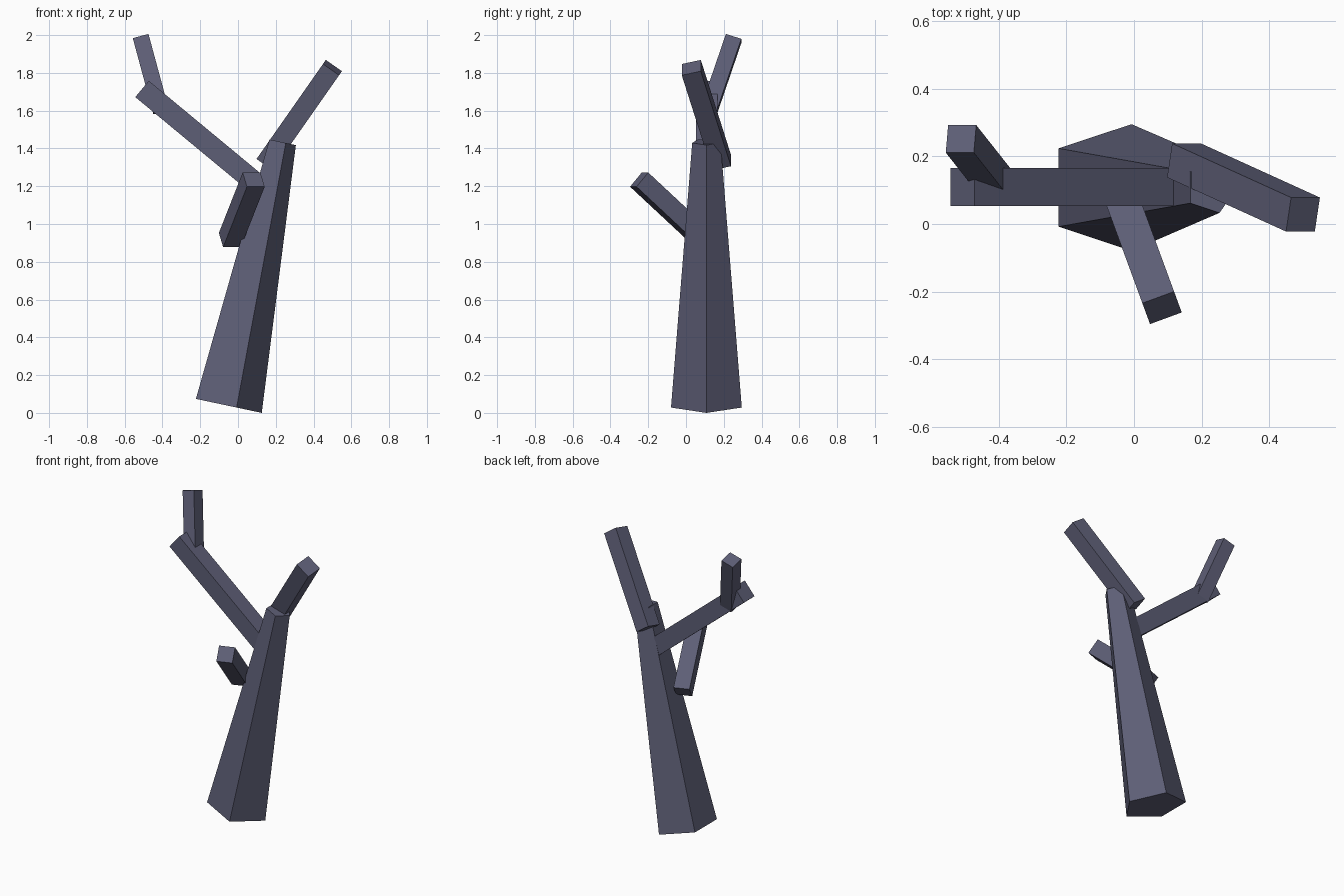
import bpy
import bmesh
import math
from mathutils import Vector

cube = bpy.data.objects.get("Cube")
if cube:
    bpy.data.objects.remove(cube, do_unlink=True)

# One flat bark colour
bark = bpy.data.materials.new("dusky_bark")
bark.use_nodes = True
colour = (0.11, 0.112, 0.18, 1)
bark.diffuse_color = colour
shader = next(n for n in bark.node_tree.nodes if n.type == 'BSDF_PRINCIPLED')
shader.inputs["Base Color"].default_value = colour
shader.inputs["Roughness"].default_value = 0.9


def limb(name, base, tip, r0, r1, sides, phase=0.0, side=(0, 1, 0)):
    """Straight tapered prism from base to tip with square-cut ends."""
    base, tip = Vector(base), Vector(tip)
    axis = (tip - base).normalized()
    u = Vector(side).cross(axis).normalized()
    v = axis.cross(u)
    bm = bmesh.new()
    rings = []
    for centre, r in ((base, r0), (tip, r1)):
        angles = [phase + math.tau * i / sides for i in range(sides)]
        rings.append([bm.verts.new(centre + r * (math.cos(a) * u + math.sin(a) * v))
                      for a in angles])
    low, high = rings
    bm.faces.new(low[::-1])
    bm.faces.new(high)
    for i in range(sides):
        j = (i + 1) % sides
        bm.faces.new((low[i], low[j], high[j], high[i]))
    bmesh.ops.recalc_face_normals(bm, faces=bm.faces)
    mesh = bpy.data.meshes.new(name)
    bm.to_mesh(mesh)
    bm.free()
    mesh.materials.append(bark)
    obj = bpy.data.objects.new(name, mesh)
    bpy.context.collection.objects.link(obj)
    return obj


def branch(name, base, tip, width, side=(0, 1, 0)):
    """Square-section branch of constant width."""
    r = width / math.sqrt(2)
    return limb(name, base, tip, r, r, 4, math.pi / 4, side)


# Leaning five-sided trunk
limb("trunk", (-0.067, 0.108, 0.041), (0.229, 0.108, 1.434), 0.197, 0.079, 5)

# Branches
branch("right_branch", (0.12, 0.11, 1.195), (-0.508, 0.11, 1.715), 0.112)
branch("right_branch_twig", (-0.41, 0.123, 1.605), (-0.512, 0.252, 1.982), 0.086)
branch("left_branch", (0.148, 0.188, 1.325), (0.5, 0.028, 1.828), 0.104)
branch("front_branch", (-0.043, 0.095, 0.915), (0.083, -0.248, 1.235), 0.1, (0, 0, 1))
